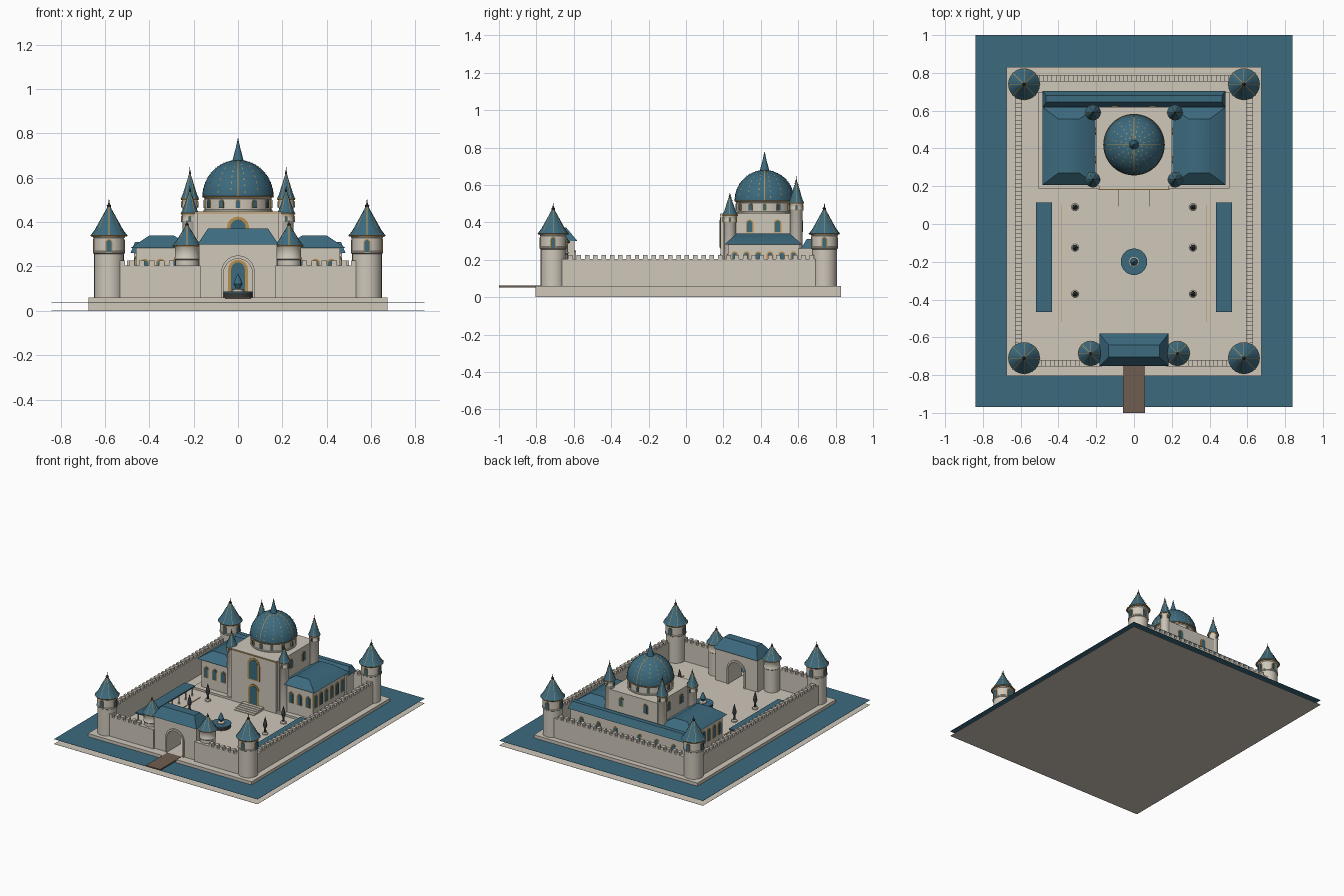
import bpy, bmesh
from math import sin, cos, pi, radians
from mathutils import Matrix, Vector

if "Cube" in bpy.data.objects:
    bpy.data.objects.remove(bpy.data.objects["Cube"])


def material(name, *rgb):
    m = bpy.data.materials.new(name)
    m.use_nodes = True
    m.diffuse_color = (*rgb, 1)
    m.node_tree.nodes["Principled BSDF"].inputs["Base Color"].default_value = (*rgb, 1)
    return m


STONE = material("pale stone", .62, .57, .49)
TEAL = material("teal tile", .045, .145, .21)
GOLD = material("gold trim", .5, .28, .07)
WOOD = material("brown wood", .16, .11, .08)
BRONZE = material("dark bronze", .04, .045, .045)


def arch(width, height, steps=10):
    """Round arch outline from left foot over the crown to right foot."""
    r = width / 2
    curve = [(-r * cos(pi * i / steps), height - r + r * sin(pi * i / steps)) for i in range(steps + 1)]
    return [(-r, 0), *curve, (r, 0)]


class Part:
    """Collects shapes of one colour into one object."""

    def __init__(self, name, mat):
        self.name, self.mat, self.bm = name, mat, bmesh.new()

    def hip(self, x, y, z, top_x=None, top_y=None):
        """Box between ranges, or a hipped frustum with a smaller top."""
        bm, rings = self.bm, []
        for (a, b), (c, d), h in ((x, y, z[0]), (top_x or x, top_y or y, z[1])):
            rings.append([bm.verts.new((*p, h)) for p in ((a, c), (b, c), (b, d), (a, d))])
        self.bridge(rings)

    def bridge(self, rings):
        for low, high in zip(rings, rings[1:]):
            n = len(low)
            for i in range(n):
                j = (i + 1) % n
                self.bm.faces.new((low[i], low[j], high[j], high[i]))
        self.bm.faces.new(rings[0][::-1])
        self.bm.faces.new(rings[-1])

    def lathe(self, at, profile, sides=24):
        rings = [[self.bm.verts.new((at[0] + max(r, .0005) * cos(2 * pi * i / sides),
                                     at[1] + max(r, .0005) * sin(2 * pi * i / sides), z))
                  for i in range(sides)] for r, z in profile]
        self.bridge(rings)

    def plate(self, outline, at, turn=0, front=.004, back=.002):
        """Upright outline extruded along its facing; turn 0 faces the front."""
        m = Matrix.Translation(at) @ Matrix.Rotation(turn, 4, 'Z')
        self.bridge([[self.bm.verts.new(m @ Vector((x, y, z))) for x, z in outline] for y in (back, -front)])

    def rib(self, at, profile, angle, width=.004):
        """Thin strip lying on a turned surface."""
        m = Matrix.Translation((*at, 0)) @ Matrix.Rotation(angle, 4, 'Z')
        pairs = [[self.bm.verts.new(m @ Vector((r + .003, s * width / 2, z + .001))) for s in (-1, 1)]
                 for r, z in profile]
        for (a, b), (c, d) in zip(pairs, pairs[1:]):
            self.bm.faces.new((a, b, d, c))

    def finish(self):
        bmesh.ops.recalc_face_normals(self.bm, faces=self.bm.faces)
        mesh = bpy.data.meshes.new(self.name)
        self.bm.to_mesh(mesh)
        self.bm.free()
        mesh.materials.append(self.mat)
        mesh.shade_smooth()
        mesh.set_sharp_from_angle(angle=radians(35))
        bpy.context.collection.objects.link(bpy.data.objects.new(self.name, mesh))


parts = []


def part(name, mat):
    parts.append(Part(name, mat))
    return parts[-1]


frames, panes = part("window_frames", GOLD), part("window_panes", TEAL)


def window(x, y, z, width, height, turn=0):
    frames.plate(arch(width, height), (x, y, z), turn)
    panes.plate(arch(width * .68, height * .88), (x, y, z + height * .04), turn, .006)


def ring_windows(at, radius, z, width, height, count):
    for i in range(count):
        a = 2 * pi * i / count
        window(at[0] + radius * sin(a), at[1] - radius * cos(a), z, width, height, a)


# Ground, moat, terrace and bridge
ground = part("ground_sheet", STONE)
ground.hip((-.84, .84), (-.97, 1), (0, .001))
moat = part("moat_water", TEAL)
moat.hip((-.84, .84), (-.97, 1), (.036, .037))
terrace = part("terrace", STONE)
terrace.hip((-.675, .675), (-.805, .83), (0, .06))
bridge = part("bridge", WOOD)
bridge.hip((-.058, .058), (-1, -.75), (.053, .062))

# Curtain walls with merlons
walls, merlons = part("curtain_walls", STONE), part("merlons", STONE)
for s in (-1, 1):
    x = sorted((s * .593, s * .63))
    walls.hip(x, (-.7, .74), (.06, .205))
    walls.hip(sorted((s * .17, s * .58)), (-.755, -.72), (.06, .205))
    for i in range(30):
        y = -.63 + i * .0445
        merlons.hip(x, (y, y + .024), (.205, .226))
    for i in range(6):
        a = s * (.3 + i * .0445)
        merlons.hip((a - .012, a + .012), (-.755, -.72), (.205, .226))
walls.hip((-.58, .58), (.755, .79), (.06, .205))
for i in range(-11, 12):
    a = i * .0445
    merlons.hip((a - .012, a + .012), (.755, .79), (.205, .226))

# Round towers with cone roofs: corners, gate pair and palace turrets
bodies, roofs = part("tower_bodies", STONE), part("tower_roofs", TEAL)
ribs, finials = part("roof_ribs", GOLD), part("roof_finials", BRONZE)


def tower(at, radius, eave, tip, rib_count=8):
    rise = (tip - eave) * .78
    ledge = eave - radius * 1.25
    bodies.lathe(at, [(radius, .06), (radius, ledge), (radius * 1.08, ledge + .004),
                      (radius * 1.08, ledge + .01), (radius * 1.03, ledge + .014),
                      (radius * 1.03, eave - .012), (radius * 1.16, eave)])
    cone = [(radius * 1.24, eave), (radius * .95, eave + rise * .2), (radius * .1, eave + rise)]
    roofs.lathe(at, cone)
    ribs.lathe(at, [(radius * 1.2, eave - .005), (radius * 1.26, eave), (radius * 1.2, eave + .002)])
    for i in range(rib_count):
        ribs.rib(at, cone, 2 * pi * i / rib_count, .003)
    finials.lathe(at, [(radius * .1, eave + rise - .004), (radius * .16, eave + rise + .006),
                       (radius * .06, eave + rise + .012), (0, tip)], 10)


for s in (-1, 1):
    for y in (-.71, .74):
        tower((s * .582, y), .067, .34, .505)
        ring_windows((s * .582, y), .067, .262, .032, .062, 4)
    tower((s * .23, -.685), .053, .295, .41)
    for y, eave, tip in ((.235, .44, .565), (.59, .505, .65)):
        tower((s * .217, y), .033, eave, tip, 6)
        ring_windows((s * .217, y), .033, eave - .04, .016, .03, 4)

# Gatehouse with a real archway
gate, gate_roof = part("gatehouse", STONE), part("gatehouse_roof", TEAL)
gate.plate([(-.175, 0), *arch(.13, .175), (.175, 0), (.175, .24), (-.175, .24)],
           (0, -.665, .06), 0, .075, .07)
for y, turn in ((-.74, 0), (-.595, pi)):
    gate.plate(arch(.152, .19) + arch(.13, .175)[::-1], (0, y, .06), turn, .008)
gate_roof.hip((-.183, .183), (-.752, -.58), (.3, .372), (-.135, .135), (-.705, -.64))

# Palace: podium, wings, rear range and central hall
palace, palace_roofs = part("palace_walls", STONE), part("palace_roofs", TEAL)
palace.hip((-.505, .505), (.187, .7), (.06, .075))
palace.hip((-.2, .2), (.2, .62), (.06, .448))
palace.hip((-.185, .185), (.185, .25), (.06, .448))
palace.hip((-.47, .47), (.6, .69), (.06, .26))
palace_roofs.hip((-.485, .485), (.615, .705), (.26, .31), (-.465, .465), (.645, .68))
cornice = part("hall_cornice", GOLD)
cornice.hip((-.188, .188), (.181, .186), (.438, .444))
for s in (-1, 1):
    palace.hip(sorted((s * .19, s * .46)), (.225, .61), (.06, .285))
    palace_roofs.hip(sorted((s * .2, s * .485)), (.207, .62), (.283, .34),
                     sorted((s * .29, s * .4)), (.27, .555))
    for i in range(3):
        window(s * (.28 + i * .07), .225, .15, .04, .085)
        window(s * (.1 + i * .14), .69, .14, .035, .08, pi)
    for i in range(6):
        window(s * .46, .26 + i * .063, .15, .035, .095, s * pi / 2)
    for y in (.34, .49):
        window(s * .2, y, .345, .04, .07, s * pi / 2)
    window(s * .1, .62, .345, .04, .07, pi)
window(0, .185, .08, .09, .15)
window(0, .185, .26, .1, .165)

# Palace steps
steps = part("palace_steps", STONE)
for i in range(5):
    steps.hip((-.083, .083), (.07 + i * .022, .19), (.06, .064 + i * .004))

# Drum and ribbed dome
centre = (0, .42)
drum, dome = part("dome_drum", STONE), part("dome", TEAL)
dome_trim = part("dome_trim", GOLD)
drum.lathe(centre, [(.156, .44), (.156, .455), (.15, .457), (.15, .505), (.158, .515)], 48)
ring_windows(centre, .15, .463, .024, .04, 12)


def meridian(start, stop, count):
    angles = [(start + (stop - start) * i / count) * pi / 2 for i in range(count + 1)]
    return [(.16 * cos(a), .515 + .165 * sin(a)) for a in angles]


dome.lathe(centre, meridian(0, .97, 14), 48)
dome_trim.lathe(centre, [(.158, .511), (.163, .515), (.158, .519)], 48)
for i in range(4):
    dome_trim.rib(centre, meridian(0, .95, 14), i * pi / 2)
for i in range(16):
    for j in range(7):
        start = .06 + j * .12 + (i % 2) * .05
        dome_trim.rib(centre, meridian(start, start + .035, 1), (i + .5) * pi / 8, .005)
spire = part("dome_spire", TEAL)
spire.lathe(centre, [(.026, .672), (.022, .69), (.01, .735), (0, .78)], 16)

# Courtyard: arcades, gold edging, lamps and fountain
arcade_roofs, arcade_posts = part("arcade_roofs", TEAL), part("arcade_posts", STONE)
edging, lamps = part("court_edging", GOLD), part("court_lamps", BRONZE)
lamp_bases = part("lamp_bases", STONE)
for s in (-1, 1):
    arcade_roofs.hip(sorted((s * .435, s * .52)), (-.465, .115), (.12, .13))
    edging.hip(sorted((s * .381, s * .385)), (-.52, .1), (.06, .064))
    for i in range(8):
        for x in (.445, .51):
            arcade_posts.lathe((s * x, -.45 + i * .078), [(.007, .06), (.005, .07), (.005, .12)], 8)
    for y in (-.37, -.125, .09):
        lamp_bases.lathe((s * .312, y), [(.02, .06), (.02, .068), (.012, .075)], 12)
        lamps.lathe((s * .312, y), [(.009, .075), (.006, .1), (.015, .125), (.012, .145), (0, .19)], 10)
basin, pool = part("fountain_basin", BRONZE), part("fountain_water", TEAL)
pedestal = part("fountain_pedestal", STONE)
basin.lathe((0, -.2), [(.066, .06), (.068, .083)], 32)
pool.lathe((0, -.2), [(.07, .083), (.07, .088)], 32)
pedestal.lathe((0, -.2), [(.026, .088), (.026, .096), (.012, .1)], 16)
pool.lathe((0, -.2), [(.008, .1), (.02, .12), (.012, .145), (0, .168)], 16)

for p in parts:
    p.finish()
